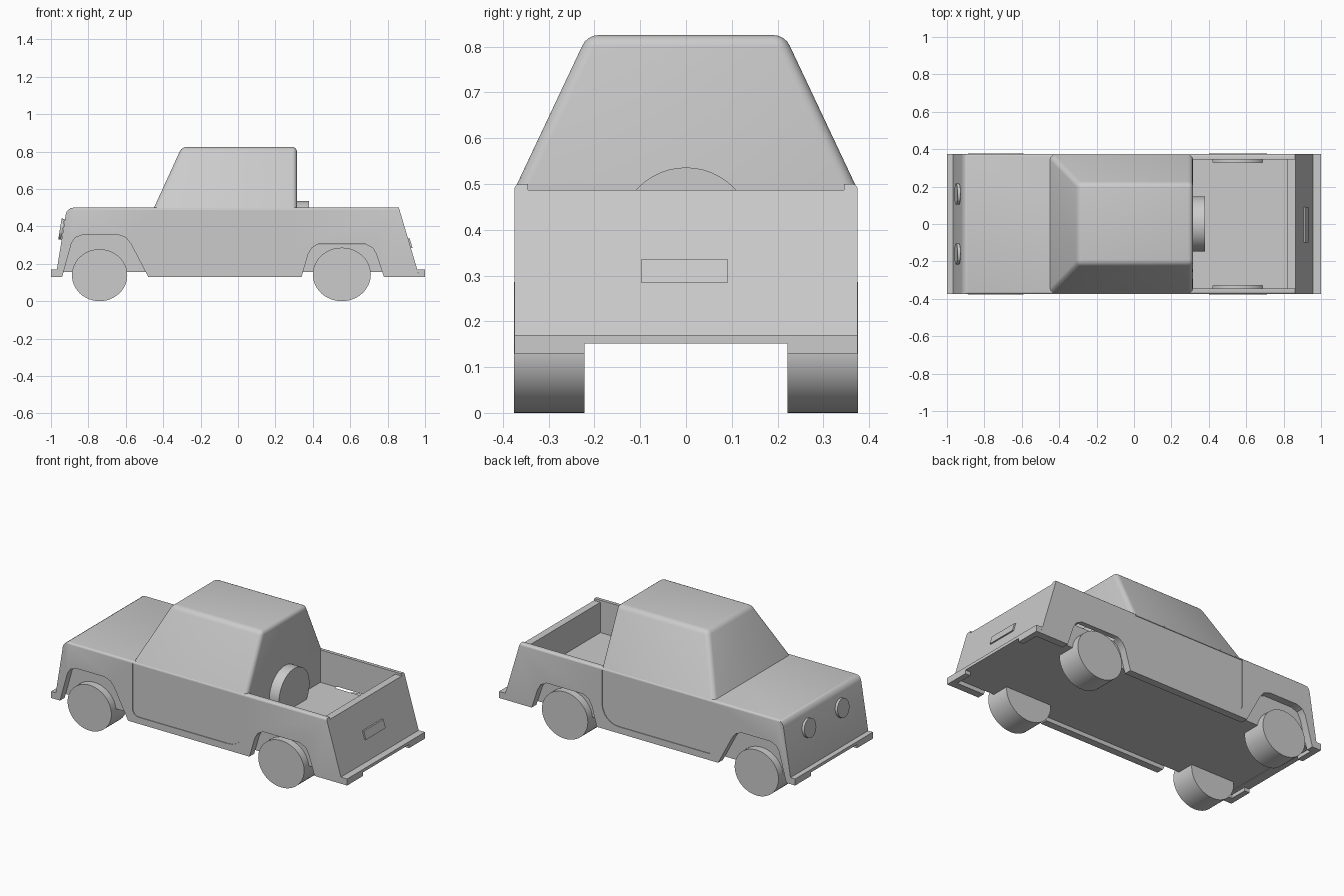
import bpy, bmesh, math
from mathutils import Vector

if "Cube" in bpy.data.objects:
    bpy.data.objects.remove(bpy.data.objects["Cube"], do_unlink=True)

# One plain grey for everything
grey = bpy.data.materials.new("plain_grey")
grey.use_nodes = True
COLOUR = (0.6, 0.6, 0.6, 1)
grey.diffuse_color = COLOUR
grey.node_tree.nodes["Principled BSDF"].inputs["Base Color"].default_value = COLOUR


def make(name, bm, smooth=True):
    bmesh.ops.recalc_face_normals(bm, faces=bm.faces)
    mesh = bpy.data.meshes.new(name)
    bm.to_mesh(mesh)
    bm.free()
    ob = bpy.data.objects.new(name, mesh)
    bpy.context.collection.objects.link(ob)
    mesh.materials.append(grey)
    if smooth:
        bpy.ops.object.select_all(action='DESELECT')
        ob.select_set(True)
        bpy.context.view_layer.objects.active = ob
        bpy.ops.object.shade_smooth_by_angle(angle=math.radians(35))
    return ob


def prism(points, y0, y1):
    """Extrude an x-z outline from y0 to y1."""
    bm = bmesh.new()
    face = bm.faces.new([bm.verts.new((x, y0, z)) for x, z in points])
    grown = bmesh.ops.extrude_face_region(bm, geom=[face])["geom"]
    bmesh.ops.translate(bm, vec=(0, y1 - y0, 0),
                        verts=[v for v in grown if isinstance(v, bmesh.types.BMVert)])
    return bm


def box(x0, x1, y0, y1, z0, z1):
    return prism([(x0, z0), (x1, z0), (x1, z1), (x0, z1)], y0, y1)


def round_edges(bm, width, rule, segments=4):
    edges = [e for e in bm.edges if rule(*(v.co for v in e.verts))]
    bmesh.ops.bevel(bm, geom=edges, offset=width, segments=segments,
                    profile=0.5, affect='EDGES')


def cut(target, name, bm):
    cutter = make(name, bm, False)
    mod = target.modifiers.new(name, 'BOOLEAN')
    mod.operation = 'DIFFERENCE'
    mod.solver = 'EXACT'
    mod.object = cutter
    bpy.context.view_layer.objects.active = target
    bpy.ops.object.modifier_apply(modifier=name)
    bpy.data.objects.remove(cutter, do_unlink=True)


def cylinder(name, centre, rx, rz, depth, axis):
    """Round part whose axis points along the given direction."""
    bm = bmesh.new()
    bmesh.ops.create_cone(bm, cap_ends=True, segments=48, radius1=1, radius2=1, depth=depth)
    bmesh.ops.scale(bm, vec=(rx, rz, 1), verts=bm.verts)
    turn = Vector(axis).to_track_quat('Z', 'Y').to_matrix()
    bmesh.ops.rotate(bm, matrix=turn, verts=bm.verts)
    bmesh.ops.translate(bm, vec=centre, verts=bm.verts)
    return make(name, bm)


# Lower body with rounded bonnet nose and softened top edges
HALF = 0.375
bm = prism([(-0.975, 0.13), (-0.915, 0.5), (0.86, 0.5), (0.97, 0.13)], -HALF, HALF)
round_edges(bm, 0.035, lambda a, b: a.z > 0.4 and b.z > 0.4 and a.x < -0.8 and b.x < -0.8)
round_edges(bm, 0.012, lambda a, b: a.z > 0.49 and b.z > 0.49
            and abs(a.y) > 0.37 and abs(a.y - b.y) < 0.01, 3)
body = make("body", bm, False)

# Hollow underside, load bed and lowered tailgate edge
cut(body, "underside_cut", box(-1.1, 1.1, -0.33, 0.33, 0, 0.155))
cut(body, "bed_cut", box(0.315, 0.82, -0.345, 0.345, 0.302, 0.7))
cut(body, "tailgate_cut", box(0.8, 1, -0.345, 0.345, 0.487, 0.7))

# Wheel arches and shallow door recesses on both sides
front_arch = [(-0.96, 0.1), (-0.94, 0.13), (-0.89, 0.31), (-0.87, 0.34), (-0.83, 0.355),
              (-0.64, 0.355), (-0.6, 0.34), (-0.575, 0.31), (-0.48, 0.13), (-0.47, 0.1)]
rear_arch = [(0.33, 0.1), (0.34, 0.13), (0.375, 0.25), (0.395, 0.285), (0.43, 0.306),
             (0.68, 0.306), (0.72, 0.285), (0.74, 0.25), (0.78, 0.13), (0.79, 0.1)]
for side in (-1, 1):
    for arch in (front_arch, rear_arch):
        cut(body, "arch_cut", prism(arch, side * 0.33, side * 0.5))
    bm = box(-0.45, 0.305, side * 0.371, side * 0.4, 0.17, 0.487)
    for front, radius in ((True, 0.04), (False, 0.11)):
        round_edges(bm, radius, lambda a, b: abs(a.x - b.x) + abs(a.z - b.z) < 0.001
                    and a.z < 0.18 and (a.x < -0.44 if front else a.x > 0.3), 6)
    cut(body, "door_cut", bm)
bpy.ops.object.select_all(action='DESELECT')
body.select_set(True)
bpy.context.view_layer.objects.active = body
bpy.ops.object.shade_smooth_by_angle(angle=math.radians(35))

# Tapered cab with rounded pillars and roof edge
bm = box(-0.455, 0.315, -HALF, HALF, 0.487, 0.825)
for v in bm.verts:
    if v.co.z > 0.8:
        v.co.y *= 0.575
        if v.co.x < 0:
            v.co.x = -0.3
round_edges(bm, 0.025, lambda a, b: max(a.z, b.z) > 0.8)
make("cab", bm)

# Wheels, bumpers with deeper corners, and headlights
for side, label in ((1, "left"), (-1, "right")):
    for end, x, rx, rz in (("front", -0.74, 0.148, 0.139), ("rear", 0.555, 0.155, 0.143)):
        cylinder(f"{end}_{label}_wheel", (x, side * 0.299, rz), rx, rz, 0.154, (0, 1, 0))
for end, sign in (("front", -1), ("rear", 1)):
    x0, x1 = sorted((sign * 0.94, sign))
    make(f"{end}_bumper", box(x0, x1, -HALF, HALF, 0.152, 0.17))
    x0, x1 = sorted((sign * 0.965, sign))
    for side, label in ((1, "left"), (-1, "right")):
        y0, y1 = sorted((side * 0.222, side * HALF))
        make(f"{end}_{label}_bumper_corner", box(x0, x1, y0, y1, 0.13, 0.155))
slope = (-0.37, 0, 0.06)
for side, label in ((1, "left"), (-1, "right")):
    cylinder(f"{label}_headlight", (-0.944, side * 0.16, 0.385), 0.056, 0.056, 0.016, slope)

# Tailgate handle, leaning with the tailgate
handle = [(0.9, 0.285), (0.933, 0.285), (0.918, 0.335), (0.9, 0.335)]
make("tailgate_handle", prism(handle, -0.098, 0.092))

# Spare wheel standing in the bed against the cab
cylinder("spare_wheel", (0.345, 0, 0.389), 0.147, 0.147, 0.07, (1, 0, 0))
